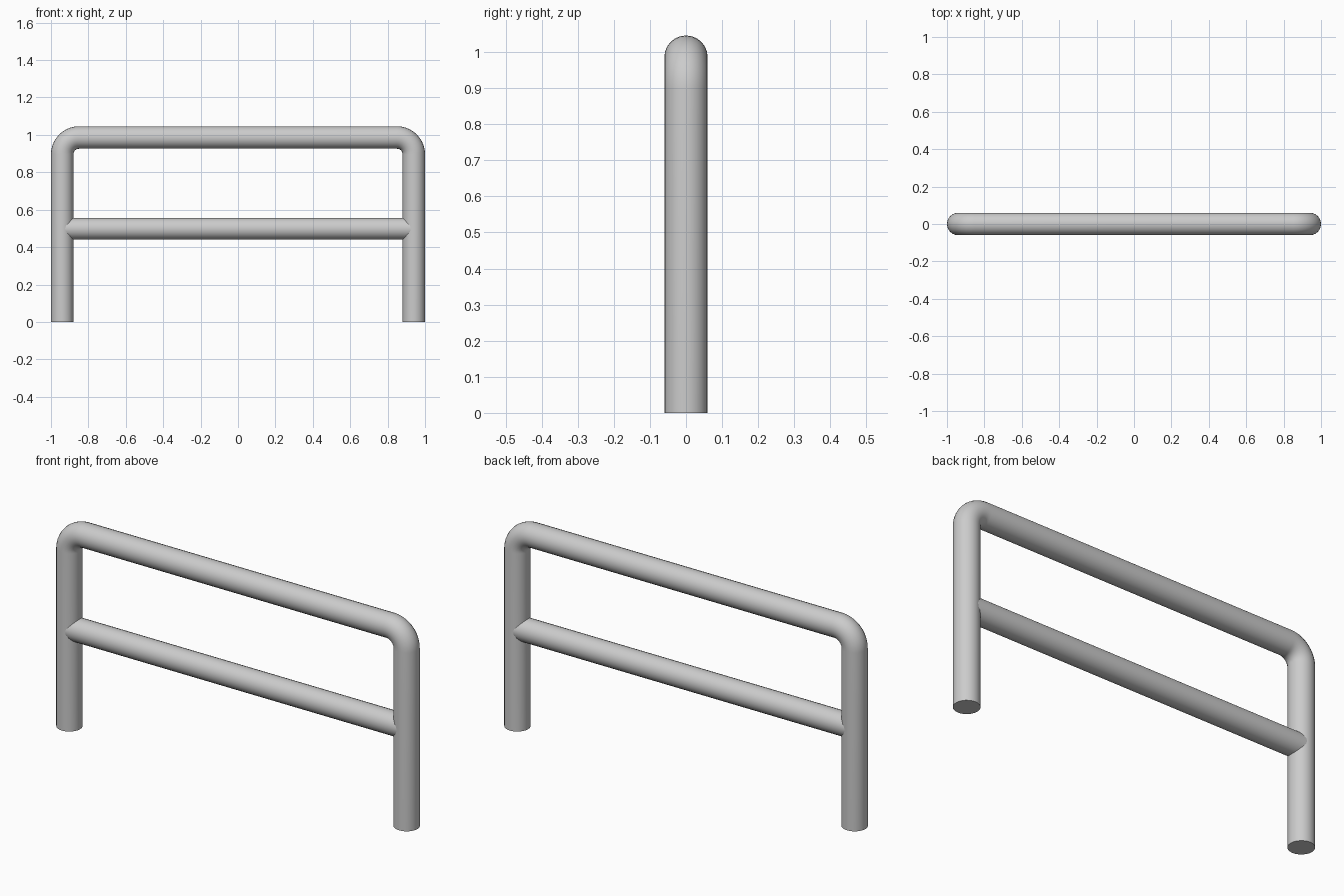
import bpy
from math import sin, cos, pi

cube = bpy.data.objects.get("Cube")
if cube:
    bpy.data.objects.remove(cube, do_unlink=True)

# Grey painted metal
metal = bpy.data.materials.new("grey_metal")
metal.use_nodes = True
GREY = (0.6, 0.6, 0.6, 1)
metal.diffuse_color = GREY
metal.node_tree.nodes["Principled BSDF"].inputs["Base Color"].default_value = GREY


def tube(name, path, radius):
    """Capped round tube swept along (x, z) points."""
    curve = bpy.data.curves.new(name, "CURVE")
    curve.dimensions = "3D"
    curve.bevel_depth = radius
    curve.bevel_resolution = 10
    curve.use_fill_caps = True
    spline = curve.splines.new("POLY")
    spline.points.add(len(path) - 1)
    for point, (x, z) in zip(spline.points, path):
        point.co = (x, 0, z, 1)
    obj = bpy.data.objects.new(name, curve)
    bpy.context.collection.objects.link(obj)
    bpy.ops.object.select_all(action="DESELECT")
    obj.select_set(True)
    bpy.context.view_layer.objects.active = obj
    bpy.ops.object.convert(target="MESH")
    obj = bpy.context.object
    obj.data.materials.clear()
    obj.data.materials.append(metal)
    bpy.ops.object.shade_smooth_by_angle(angle=pi / 4)
    return obj


RADIUS = 0.06
LEG_X = 1 - RADIUS
TOP_Z = 1.046 - RADIUS
BEND = 0.09
STEPS = 10

# Bent hoop: two legs and the top bar in one tube
half = [(LEG_X, 0)]
for i in range(STEPS + 1):
    a = i / STEPS * pi / 2
    half.append((LEG_X - BEND + BEND * cos(a), TOP_Z - BEND + BEND * sin(a)))
tube("hoop_frame", half + [(-x, z) for x, z in reversed(half)], RADIUS)

# Straight middle rail running into both legs
tube("middle_rail", [(-LEG_X, 0.498), (LEG_X, 0.498)], 0.058)
